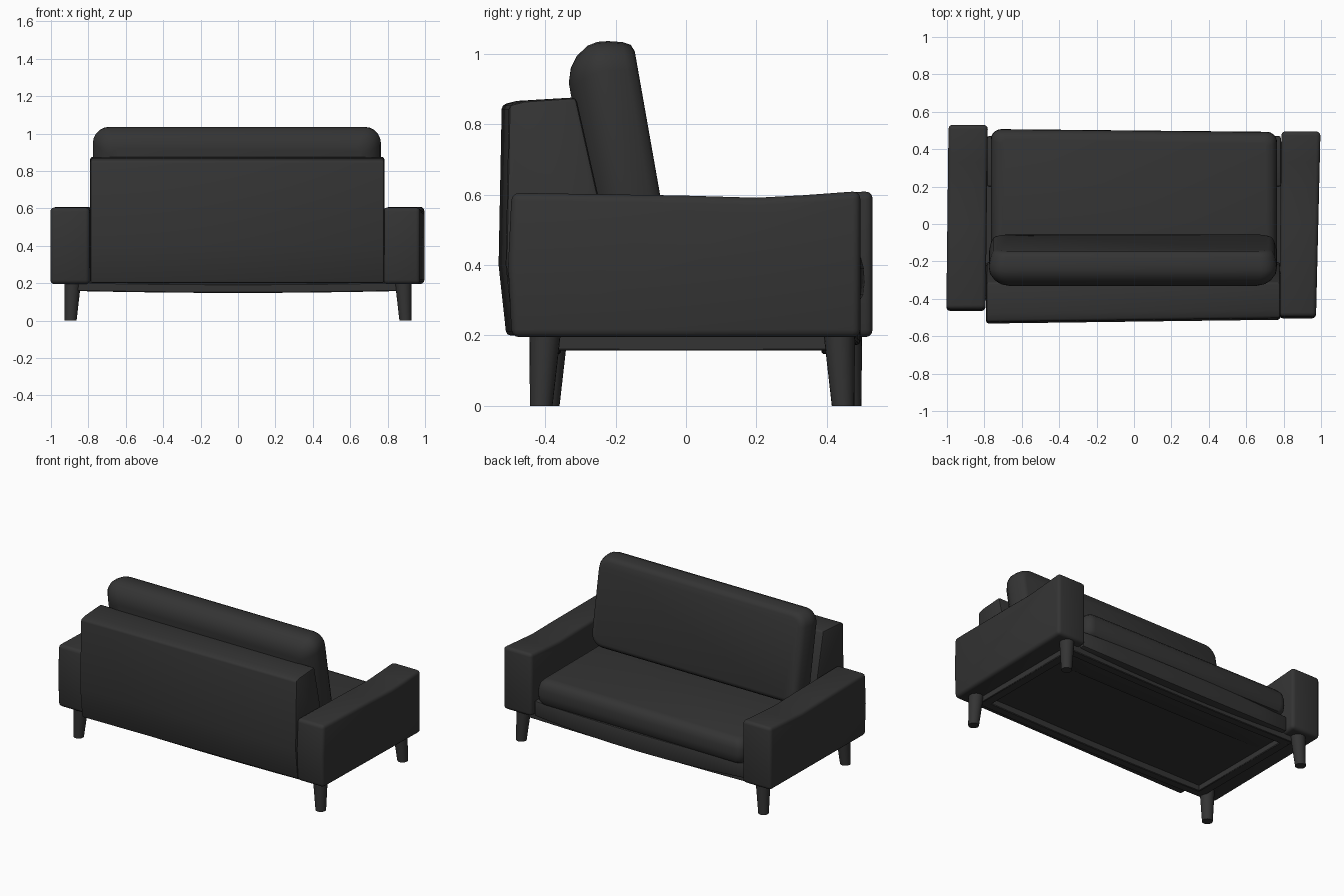
import bpy, bmesh, math
from mathutils import Vector

if "Cube" in bpy.data.objects:
    bpy.data.objects.remove(bpy.data.objects["Cube"])

fabric = bpy.data.materials.new("charcoal fabric")
fabric.diffuse_color = (0.034, 0.034, 0.034, 1)
fabric.use_nodes = True
fabric.node_tree.nodes["Principled BSDF"].inputs["Base Color"].default_value = fabric.diffuse_color


def finish(bm, name):
    bmesh.ops.recalc_face_normals(bm, faces=bm.faces[:])
    me = bpy.data.meshes.new(name)
    bm.to_mesh(me)
    bm.free()
    me.materials.append(fabric)
    ob = bpy.data.objects.new(name, me)
    bpy.context.collection.objects.link(ob)
    bpy.ops.object.select_all(action='DESELECT')
    ob.select_set(True)
    bpy.context.view_layer.objects.active = ob
    bpy.ops.object.shade_smooth_by_angle(angle=math.radians(40))
    return ob


def loft(bm, rings):
    """Skin a list of closed rings and cap both ends."""
    rings = [[bm.verts.new(p) for p in r] for r in rings]
    bm.faces.new(rings[0])
    bm.faces.new(rings[-1][::-1])
    for a, b in zip(rings, rings[1:]):
        for j in range(len(a)):
            k = (j + 1) % len(a)
            bm.faces.new((a[j], b[j], b[k], a[k]))
    bmesh.ops.recalc_face_normals(bm, faces=bm.faces[:])


def prism(name, profile, x0, x1, bevel=0.02, segments=3, warp=None, cuts=0):
    """Side profile (y, z) swept along x, with rounded edges."""
    bm = bmesh.new()
    n = cuts + 1
    loft(bm, [[(x0 + (x1 - x0) * i / n, y, z) for y, z in profile] for i in range(n + 1)])
    if bevel:
        sharp = [e for e in bm.edges if e.calc_face_angle(0) > math.radians(35)]
        bmesh.ops.bevel(bm, geom=sharp, offset=bevel, segments=segments,
                        profile=0.5, affect='EDGES', clamp_overlap=True)
    if warp:
        for v in bm.verts:
            v.co = Vector(warp(*v.co))
    return finish(bm, name)


def rect(y0, y1, z0, z1):
    return [(y0, z0), (y1, z0), (y1, z1), (y0, z1)]


def cushion(name, hx, length, corner, stations, place):
    """Rounded slab: rounded rectangles stacked through the thickness.
    stations are (depth, inset) pairs; place maps (x, along, depth) to space."""
    bm = bmesh.new()
    rings = []
    for depth, inset in stations:
        ring = []
        r = max(corner - inset * 0.5, 0.01)
        a, b = hx - inset - r, length / 2 - inset - r
        for q, (sx, sy) in enumerate(((1, 1), (-1, 1), (-1, -1), (1, -1))):
            for i in range(6):
                t = math.pi / 2 * (q + i / 5)
                ring.append(place(sx * a + r * math.cos(t),
                                  length / 2 + sy * b + r * math.sin(t), depth))
        rings.append(ring)
    loft(bm, rings)
    return finish(bm, name)


# arms, with a gently dipped top edge
def arm_profile(y0, y1):
    return [(y0 + 0.01, 0.195), (y1, 0.195), (y1, 0.61), (0.33, 0.598),
            (0.2, 0.591), (0.0, 0.597), (y0 + 0.01, 0.605), (y0, 0.4)]


prism("right_arm", arm_profile(-0.505, 0.495), 0.782, 0.99, 0.022,
      warp=lambda x, y, z: (x + 0.012 * (y if x < 0.88 else 2 * y - 0.4), y, z))
prism("left_arm", arm_profile(-0.465, 0.53), -0.998, -0.788, 0.022,
      warp=lambda x, y, z: (x + 0.012 * y, y, z))

# upright back panel
prism("back_panel", [(-0.5, 0.2), (-0.2, 0.2), (-0.215, 0.4), (-0.25, 0.6),
                     (-0.312, 0.876), (-0.47, 0.866), (-0.513, 0.855), (-0.522, 0.4)],
      -0.79, 0.782, 0.012, 2,
      warp=lambda x, y, z: (x, y + (0.013 * x if y < -0.4 else 0), z))

# leaning back cushion: fully rounded rim, flat front
lean = math.radians(10)
ca, sa = math.cos(lean), math.sin(lean)
cushion("back_cushion", 0.77, 0.6, 0.085,
        [(0, 0.045), (0.008, 0.025), (0.03, 0.013), (0.07, 0.003), (0.1, 0), (0.13, 0.006),
         (0.165, 0.03), (0.187, 0.06), (0.2, 0.1)],
        lambda x, s, d: (x - 0.006, -0.049 - sa * s - ca * d, 0.43 + ca * s - sa * d + 0.03))

# seat cushion with soft edges
cushion("seat_cushion", 0.765, 0.74, 0.055,
        [(0.285, 0.04), (0.292, 0.018), (0.315, 0.004), (0.35, 0), (0.39, 0.002),
         (0.42, 0.01), (0.44, 0.028), (0.45, 0.055)],
        lambda x, s, d: (x, s - 0.24 - 0.01 * x, d))

# front rail, bowed forward and down at its centre
prism("front_rail", rect(0.2, 0.47, 0.195, 0.295), -0.785, 0.785, 0.01, 2,
      lambda x, y, z: (x, y + 0.025 * (1 - (x / 0.785) ** 2),
                       z - (0.022 * (1 - (x / 0.785) ** 2) if z < 0.24 else 0)), 7)


# underframe: four rails around a recessed bottom board
def sag(x, y, z):
    return (x, y, z - 0.01 * (1 - (x / 0.86) ** 2))


prism("bottom_board", rect(-0.4, 0.44, 0.195, 0.285), -0.8, 0.8, 0)
for name, y0, y1 in (("front_underframe", 0.385, 0.44), ("back_underframe", -0.41, -0.355)):
    prism(name, rect(y0, y1, 0.158, 0.205), -0.86, 0.86, 0.004, 1, sag, 5)
for name, s in (("right_underframe", 1), ("left_underframe", -1)):
    prism(name, rect(-0.38, 0.41, 0.157, 0.205), s * 0.8, s * 0.86, 0.004, 1)


# tapered round legs
def leg(name, top, foot):
    bm = bmesh.new()
    bmesh.ops.create_cone(bm, cap_ends=True, segments=20, radius1=0.032,
                          radius2=0.045, depth=0.21)
    for v in bm.verts:
        t = v.co.z / 0.21 + 0.5
        v.co = Vector((v.co.x + foot[0] + (top[0] - foot[0]) * t,
                       v.co.y + foot[1] + (top[1] - foot[1]) * t, 0.21 * t))
    finish(bm, name)


for side, s, dy in (("right", 1, -0.01), ("left", -1, 0.01)):
    leg("front_leg_" + side, (s * 0.884, 0.445 + dy), (s * 0.895, 0.456 + dy))
    leg("back_leg_" + side, (s * 0.884, -0.39 + dy), (s * 0.895, -0.401 + dy))
